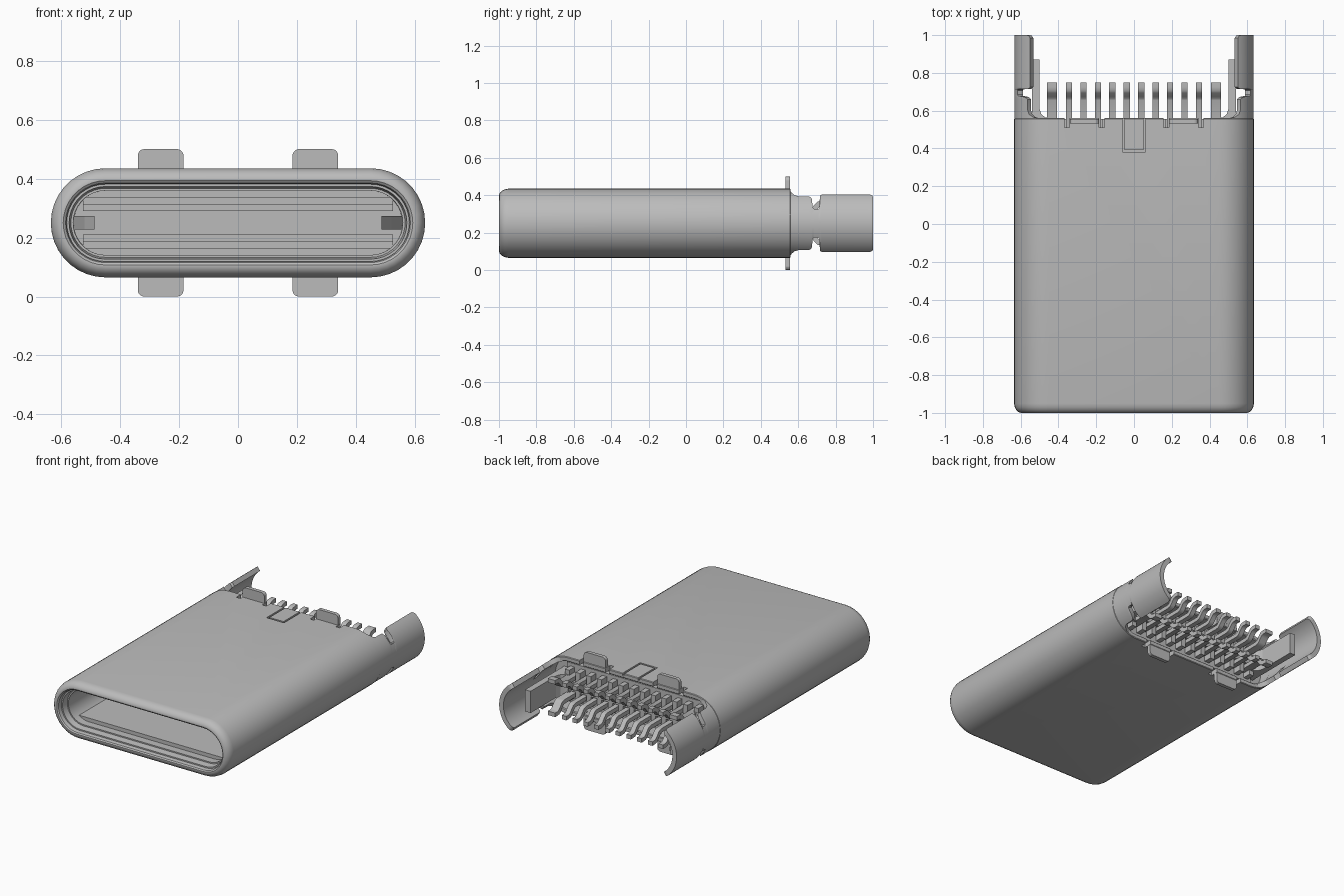
import bpy, bmesh, math

if "Cube" in bpy.data.objects:
    bpy.data.objects.remove(bpy.data.objects["Cube"], do_unlink=True)

ZC, R, CX = 0.25, 0.185, 0.45      # mid height, end radius, end-arc centre

metal = bpy.data.materials.new("grey metal")
metal.use_nodes = True
metal.diffuse_color = (0.5, 0.5, 0.5, 1)
metal.node_tree.nodes["Principled BSDF"].inputs["Base Color"].default_value = (0.5, 0.5, 0.5, 1)


def finish(name, bm, smooth=True):
    bmesh.ops.recalc_face_normals(bm, faces=bm.faces)
    me = bpy.data.meshes.new(name)
    bm.to_mesh(me)
    bm.free()
    me.materials.append(metal)
    ob = bpy.data.objects.new(name, me)
    bpy.context.collection.objects.link(ob)
    if smooth:
        bpy.ops.object.select_all(action='DESELECT')
        ob.select_set(True)
        bpy.context.view_layer.objects.active = ob
        bpy.ops.object.shade_smooth_by_angle(angle=math.radians(35))
    return ob


def box(bm, x0, x1, y0, y1, z0, z1):
    vs = [bm.verts.new((x, y, z)) for x in (x0, x1) for y in (y0, y1) for z in (z0, z1)]
    for f in ((0, 1, 3, 2), (4, 6, 7, 5), (0, 4, 5, 1), (2, 3, 7, 6), (0, 2, 6, 4), (1, 5, 7, 3)):
        bm.faces.new([vs[i] for i in f])


def prism(bm, pts, offset):
    """Extrude a closed 3D outline along an offset vector."""
    a = [bm.verts.new(p) for p in pts]
    b = [bm.verts.new([p[i] + offset[i] for i in range(3)]) for p in pts]
    bm.faces.new(a)
    bm.faces.new(b[::-1])
    n = len(pts)
    for i in range(n):
        bm.faces.new((a[i], b[i], b[(i + 1) % n], a[(i + 1) % n]))


def stadium(y, inset, n=18):
    r = R - inset
    pts = []
    for side in (1, -1):
        for i in range(n + 1):
            a = -math.pi / 2 + math.pi * i / n
            pts.append((side * (CX + r * math.cos(a)), y, ZC + side * r * math.sin(a)))
    return pts


# Shell: one loft from the rear recess, over the outside, into the front cavity
bm = bmesh.new()
stations = [(0.47, 0.03), (0.555, 0.03), (0.56, 0.025), (0.56, 0.004), (0.556, 0),
            (-0.95, 0), (-0.97, 0.004), (-0.985, 0.012), (-0.996, 0.024), (-1, 0.036),
            (-1, 0.042), (-0.994, 0.050), (-0.98, 0.054), (-0.97, 0.054), (-0.97, 0.062),
            (-0.93, 0.068), (-0.93, 0.076), (0.0, 0.078)]
rings = [[bm.verts.new(p) for p in stadium(y, d)] for y, d in stations]
for r0, r1 in zip(rings, rings[1:]):
    for i in range(len(r0)):
        j = (i + 1) % len(r0)
        bm.faces.new((r0[i], r0[j], r1[j], r1[i]))
bm.faces.new(rings[0])
bm.faces.new(rings[-1])
shell = finish("shell", bm, False)

# Relief slots beside the tabs and a U-shaped groove round the top latch
bm = bmesh.new()
for x in (-0.355, -0.17, 0.17, 0.355):
    box(bm, x - 0.014, x + 0.014, 0.51, 0.6, 0.39, 0.5)
    box(bm, x - 0.014, x + 0.014, 0.51, 0.6, 0.0, 0.11)
w, t = 0.062, 0.012
u = [(-w, 0.6), (-w, 0.38), (w, 0.38), (w, 0.6),
     (w - t, 0.6), (w - t, 0.38 + t), (t - w, 0.38 + t), (t - w, 0.6)]
prism(bm, [(x, y, 0.42) for x, y in u], (0, 0, 0.1))
cutter = finish("slot_cutter", bm, False)
cutter.hide_render = True
mod = shell.modifiers.new("slots", 'BOOLEAN')
mod.operation = 'DIFFERENCE'
mod.solver = 'EXACT'
mod.object = cutter
bpy.ops.object.select_all(action='DESELECT')
shell.select_set(True)
bpy.context.view_layer.objects.active = shell
bpy.ops.object.modifier_apply(modifier=mod.name)
bpy.data.objects.remove(cutter, do_unlink=True)
bpy.ops.object.shade_smooth_by_angle(angle=math.radians(35))

# Curved side wings: (y, half angle in degrees) with a narrow neck
wing = [(0.555, 76), (0.565, 63), (0.58, 55), (0.60, 52), (0.66, 51.5), (0.672, 46),
        (0.678, 27), (0.685, 25), (0.708, 25), (0.713, 27), (0.716, 53), (0.725, 57),
        (0.985, 57), (0.996, 54), (1.0, 50)]
N = 20
for side, label in ((1, "left"), (-1, "right")):
    bm = bmesh.new()
    skins = []
    for r in (R - 0.002, R - 0.032):
        skins.append([[bm.verts.new((side * (CX + r * math.cos(a)), y, ZC + r * math.sin(a)))
                       for a in (math.radians(h) * (2 * i / N - 1) for i in range(N + 1))]
                      for y, h in wing])
    for g in skins:
        for a, b in zip(g, g[1:]):
            for i in range(N):
                bm.faces.new((a[i], a[i + 1], b[i + 1], b[i]))
    o, q = skins
    for k in range(len(wing) - 1):
        for i in (0, N):
            bm.faces.new((o[k][i], o[k + 1][i], q[k + 1][i], q[k][i]))
    for k in (0, -1):
        for i in range(N):
            bm.faces.new((o[k][i], o[k][i + 1], q[k][i + 1], q[k][i]))
    finish(label + "_wing", bm)

    # Latch spring: flat tail at the back with a flared root, hook in the cavity
    bm = bmesh.new()
    tail = [(0.45, 0.45), (0.54, 0.45), (0.54, 0.87), (0.5, 0.87), (0.5, 0.61),
            (0.49, 0.58), (0.47, 0.565), (0.45, 0.56)]
    prism(bm, [(side * x, y, 0.18) for x, y in tail], (0, 0, 0.14))
    hook = [(0.57, -0.05), (0.57, -0.45), (0.52, -0.6), (0.487, -0.66),
            (0.487, -0.62), (0.51, -0.55), (0.53, -0.45), (0.53, -0.05)]
    prism(bm, [(side * x, y, 0.227) for x, y in hook], (0, 0, 0.046))
    finish(label + "_latch", bm, False)

# Four solder tabs standing on the rear edge
for sx in (1, -1):
    for sz in (1, -1):
        bm = bmesh.new()
        c = 0.022
        pts = [(0.185, 0.155), (0.34, 0.155)]
        for cx, a0 in ((0.34 - c, 0), (0.185 + c, 90)):
            for i in range(6):
                a = math.radians(a0 + 18 * i)
                pts.append((cx + c * math.cos(a), 0.25 - c + c * math.sin(a)))
        prism(bm, [(sx * x, 0.533, ZC + sz * z) for x, z in pts], (0, 0.024, 0))
        finish(("top_" if sz > 0 else "bottom_") + ("left" if sx > 0 else "right") + "_tab", bm, False)

# Stepped rails lining the cavity roof and floor
bm = bmesh.new()
for s in (1, -1):
    for z0, z1, y0 in ((0.085, 0.115, -0.88), (0.062, 0.1, -0.55), (0.04, 0.08, -0.2)):
        za, zb = sorted((ZC + s * z0, ZC + s * z1))
        box(bm, -0.525, 0.525, y0, 0.05, za, zb)
finish("cavity_rails", bm, False)

# Rear insulator with a comb of ribs between the contacts
PITCH = 0.0767
bm = bmesh.new()
box(bm, -0.5, 0.5, 0.4, 0.5, 0.13, 0.37)
box(bm, -0.47, 0.47, 0.45, 0.555, 0.22, 0.28)
for i in range(13):
    x = (i - 6) * PITCH
    for s in (1, -1):
        za, zb = sorted((ZC + s * 0.02, ZC + s * 0.1))
        box(bm, x - 0.016, x + 0.016, 0.45, 0.555, za, zb)
finish("rear_insulator", bm, False)

# Two rows of S-bent contacts; the outermost ones are wider
T = 0.026
path = [(0.45, 0.055), (0.655, 0.055), (0.67, 0.06), (0.68, 0.07), (0.70, 0.094),
        (0.71, 0.102), (0.725, 0.105), (0.75, 0.105)]
for s, label in ((1, "upper"), (-1, "lower")):
    bm = bmesh.new()
    for i in range(12):
        x = (i - 5.5) * PITCH
        h = 0.016
        if i in (0, 11):
            h = 0.026
            x += math.copysign(0.013, x)
        outline = [(y + 0.006, z - T / 2) if 0.66 < y < 0.72 else (y, z - T / 2) for y, z in path]
        outline += [(y - 0.006, z + T / 2) if 0.66 < y < 0.72 else (y, z + T / 2)
                    for y, z in reversed(path)]
        prism(bm, [(x - h, y, ZC + s * z) for y, z in outline], (2 * h, 0, 0))
    finish(label + "_contacts", bm)
